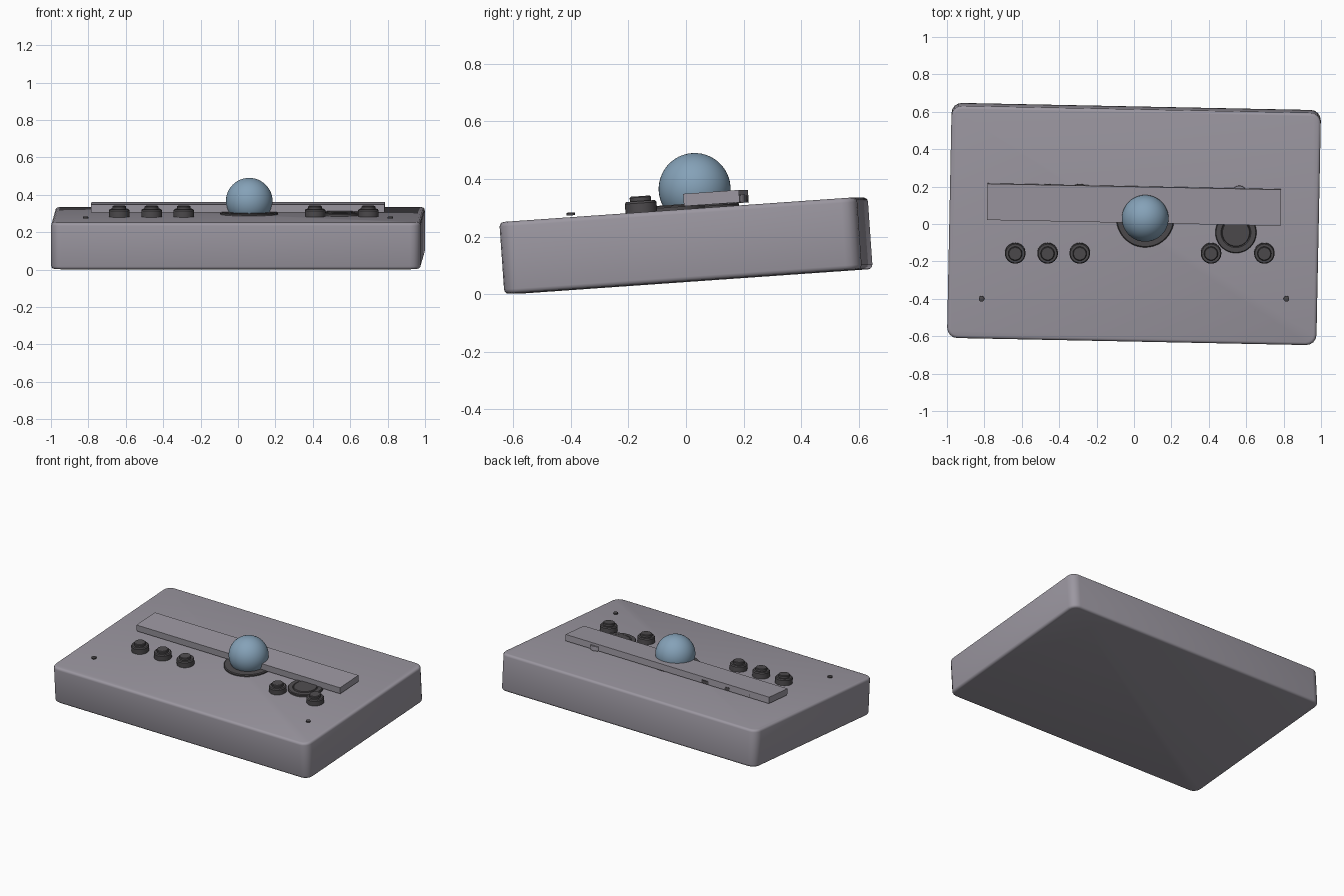
import bpy, bmesh, math
from mathutils import Matrix

if "Cube" in bpy.data.objects:
    bpy.data.objects.remove(bpy.data.objects["Cube"])

TILT = math.radians(4.0)
YAW = math.radians(-1.15)


def material(name, rgb):
    m = bpy.data.materials.new(name)
    m.diffuse_color = (*rgb, 1)
    m.use_nodes = True
    m.node_tree.nodes["Principled BSDF"].inputs["Base Color"].default_value = m.diffuse_color
    return m


GREY = material("warm_grey", (0.33, 0.31, 0.355))
DARK = material("dark_grey", (0.075, 0.07, 0.075))
BLUE = material("dusty_blue", (0.235, 0.36, 0.48))


def surface_z(y):
    # height of the sloping top panel
    return 0.2933 + 0.0699 * y


def finish(bm, name, mat, loc, rot=(TILT, 0, 0), angle=35):
    bmesh.ops.recalc_face_normals(bm, faces=bm.faces)
    me = bpy.data.meshes.new(name)
    bm.to_mesh(me)
    bm.free()
    ob = bpy.data.objects.new(name, me)
    bpy.context.collection.objects.link(ob)
    me.materials.append(mat)
    ob.location = loc
    ob.rotation_euler = rot
    bpy.ops.object.select_all(action='DESELECT')
    ob.select_set(True)
    bpy.context.view_layer.objects.active = ob
    bpy.ops.object.shade_smooth_by_angle(angle=math.radians(angle))
    return ob


def box(name, size, mat, loc, corner=0, edge=0):
    bm = bmesh.new()
    bmesh.ops.create_cube(bm, size=1, matrix=Matrix.Diagonal((*size, 1)))
    if corner:
        upright = [e for e in bm.edges
                   if abs(e.verts[0].co.z - e.verts[1].co.z) > 0.01]
        bmesh.ops.bevel(bm, geom=upright, offset=corner, segments=4,
                        profile=0.5, affect='EDGES')
    if edge:
        rims = [e for e in bm.edges
                if abs(e.verts[0].co.z - e.verts[1].co.z) < 0.001]
        bmesh.ops.bevel(bm, geom=rims, offset=edge, segments=3,
                        profile=0.5, affect='EDGES')
    return finish(bm, name, mat, loc, (TILT, 0, YAW))


def turned(name, profile, mat, x, y, sides=40, lift=0.0):
    # solid of revolution from (radius, height) pairs, set on the sloping panel
    bm = bmesh.new()
    rings = []
    for r, z in profile:
        rings.append([bm.verts.new((r * math.cos(2 * math.pi * i / sides),
                                    r * math.sin(2 * math.pi * i / sides), z))
                      for i in range(sides)])
    for a, b in zip(rings, rings[1:]):
        for i in range(sides):
            j = (i + 1) % sides
            bm.faces.new((a[i], a[j], b[j], b[i]))
    bm.faces.new(rings[0])
    bm.faces.new(rings[-1])
    return finish(bm, name, mat, (x, y, surface_z(y) + lift))


# Sloping case and raised bar
box("case", (1.975, 1.245, 0.25), GREY, (0, 0, 0.1685), 0.055, 0.016)
box("raised_bar", (1.57, 0.194, 0.043), GREY, (0, 0.104, 0.3335))

# Trackball and its collar
bm = bmesh.new()
bmesh.ops.create_uvsphere(bm, u_segments=48, v_segments=24, radius=0.125)
finish(bm, "trackball", BLUE, (0.06, 0.03, 0.365), angle=60)
turned("trackball_collar",
       [(0.155, -0.004), (0.155, 0.008), (0.15, 0.013), (0.115, 0.013)],
       DARK, 0.06, 0.03, 48)

# Front row of push buttons
BUTTON = [(0.055, -0.003), (0.055, 0.034), (0.050, 0.041), (0.037, 0.041),
          (0.037, 0.054), (0.033, 0.058)]
for n, x in enumerate((-0.635, -0.462, -0.29, 0.412, 0.697)):
    turned(f"push_button_{n + 1}", BUTTON, DARK, x, -0.155)

# Large round button
turned("large_button",
       [(0.11, -0.003), (0.11, 0.012), (0.106, 0.017), (0.08, 0.017),
        (0.075, 0.013), (0.072, 0.020)], DARK, 0.545, -0.045, 48)

# Rear controls mostly covered by the bar
for n, x in enumerate((-0.635, -0.462, -0.29)):
    turned(f"rear_button_{n + 1}", [(0.055, 0.014), (0.055, 0.034)],
           DARK, x, 0.161)
turned("rear_knob", [(0.04, 0.01), (0.04, 0.04)], GREY, 0.563, 0.166)

# Panel screws
for side in (-1, 1):
    turned("panel_screw", [(0.015, 0.0), (0.015, 0.008), (0.012, 0.01)],
           DARK, side * 0.815, -0.4, 16, 0.008)
